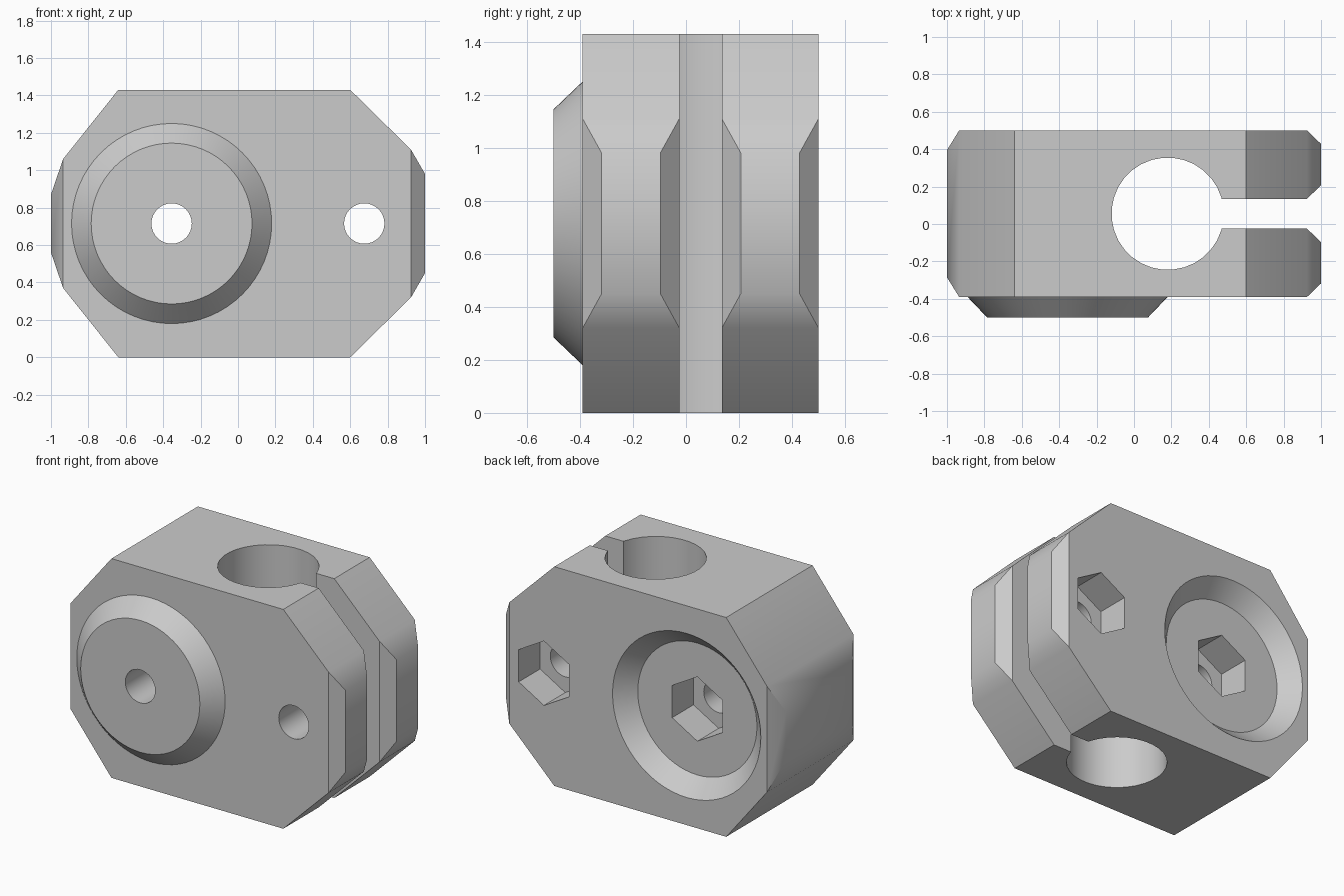
import bpy, bmesh, math
from mathutils import Vector

if "Cube" in bpy.data.objects:
    bpy.data.objects.remove(bpy.data.objects["Cube"], do_unlink=True)

FRONT, BACK = -0.39, 0.5
HEIGHT = 1.43
MID = HEIGHT / 2
BOSS_X, BOLT_X = -0.355, 0.675

grey = bpy.data.materials.new("plain grey")
grey.use_nodes = True
colour = (0.6, 0.6, 0.6, 1)
grey.diffuse_color = colour
grey.node_tree.nodes["Principled BSDF"].inputs["Base Color"].default_value = colour


def loft(name, rings):
    """Closed solid skinned through rings of points, capped at both ends."""
    bm = bmesh.new()
    loops = [[bm.verts.new(p) for p in ring] for ring in rings]
    for a, b in zip(loops, loops[1:]):
        for i in range(len(a)):
            j = (i + 1) % len(a)
            bm.faces.new((a[i], a[j], b[j], b[i]))
    bm.faces.new(loops[0])
    bm.faces.new(loops[-1])
    bmesh.ops.recalc_face_normals(bm, faces=bm.faces)
    mesh = bpy.data.meshes.new(name)
    bm.to_mesh(mesh)
    bm.free()
    mesh.materials.append(grey)
    obj = bpy.data.objects.new(name, mesh)
    bpy.context.collection.objects.link(obj)
    return obj


def turned(name, x, steps, sides):
    """Solid around a front-to-back axis, from (y, radius) steps."""
    angles = [math.tau * i / sides for i in range(sides)]
    return loft(name, [[(x + r * math.sin(a), y, MID + r * math.cos(a))
                        for a in angles] for y, r in steps])


def upright(name, x, y, radius, sides):
    """Tall cylinder passing through the whole height."""
    angles = [math.tau * (i + 0.5) / sides for i in range(sides)]
    return loft(name, [[(x + radius * math.cos(a), y + radius * math.sin(a), z)
                        for a in angles] for z in (-0.1, HEIGHT + 0.1)])


def combine(target, tool, operation):
    """Apply a boolean and discard the tool."""
    mod = target.modifiers.new(tool.name, "BOOLEAN")
    mod.object, mod.operation, mod.solver = tool, operation, "EXACT"
    graph = bpy.context.evaluated_depsgraph_get()
    mesh = bpy.data.meshes.new_from_object(target.evaluated_get(graph))
    target.modifiers.clear()
    target.data = mesh
    bpy.data.objects.remove(tool, do_unlink=True)


def taper_ends(obj, side, dx, dy, dz):
    """Extrude the end faces on one side into shallow frustums."""
    bm = bmesh.new()
    bm.from_mesh(obj.data)
    ends = [f for f in bm.faces if f.normal.x * side > 0.99
            and f.calc_center_median().x * side > 0.9]
    for face in bmesh.ops.extrude_discrete_faces(bm, faces=ends)["faces"]:
        centre = face.calc_center_median()
        for v in face.verts:
            v.co += Vector((side * dx,
                            math.copysign(dy, centre.y - v.co.y),
                            math.copysign(dz, centre.z - v.co.z)))
    bm.to_mesh(obj.data)
    bm.free()


# Clamp body: eight-sided profile
profile = [(-0.64, 0), (0.6, 0), (0.925, 0.32), (0.925, 1.11),
           (0.6, HEIGHT), (-0.64, HEIGHT), (-0.935, 1.06), (-0.935, 0.37)]
body = loft("clamp_body", [[(x, y, z) for x, z in profile] for y in (FRONT, BACK)])

# Clamping slot, then chamfered ends of the back and the two jaws
slot = loft("slot", [[(x, y, z) for x, y in
                      ((0.18, -0.025), (1.2, -0.025), (1.2, 0.135), (0.18, 0.135))]
                     for z in (-0.1, HEIGHT + 0.1)])
combine(body, slot, "DIFFERENCE")
taper_ends(body, 1, 0.075, 0.072, 0.13)
taper_ends(body, -1, 0.065, 0.105, 0.19)

# Upright tube bore
combine(body, upright("tube_bore", 0.18, 0.055, 0.3, 32), "DIFFERENCE")

# Conical boss on the front and its matching socket on the back
boss = turned("boss", BOSS_X, [(FRONT + 0.05, 0.535), (FRONT, 0.535), (-0.5, 0.43)], 64)
combine(body, boss, "UNION")
socket = turned("socket", BOSS_X, [(BACK - 0.11, 0.43), (BACK, 0.535), (BACK + 0.1, 0.63)], 64)
combine(body, socket, "DIFFERENCE")

# Bolt holes with hexagonal nut pockets
for x, face_y in ((BOSS_X, BACK - 0.11), (BOLT_X, BACK)):
    combine(body, turned("nut_pocket", x, [(face_y - 0.22, 0.21), (0.7, 0.21)], 6), "DIFFERENCE")
    combine(body, turned("bolt_hole", x, [(-0.7, 0.108), (0.7, 0.108)], 32), "DIFFERENCE")

# Smooth round walls, keep hard edges
bpy.ops.object.select_all(action="DESELECT")
body.select_set(True)
bpy.context.view_layer.objects.active = body
bpy.ops.object.shade_smooth_by_angle(angle=math.radians(32))
